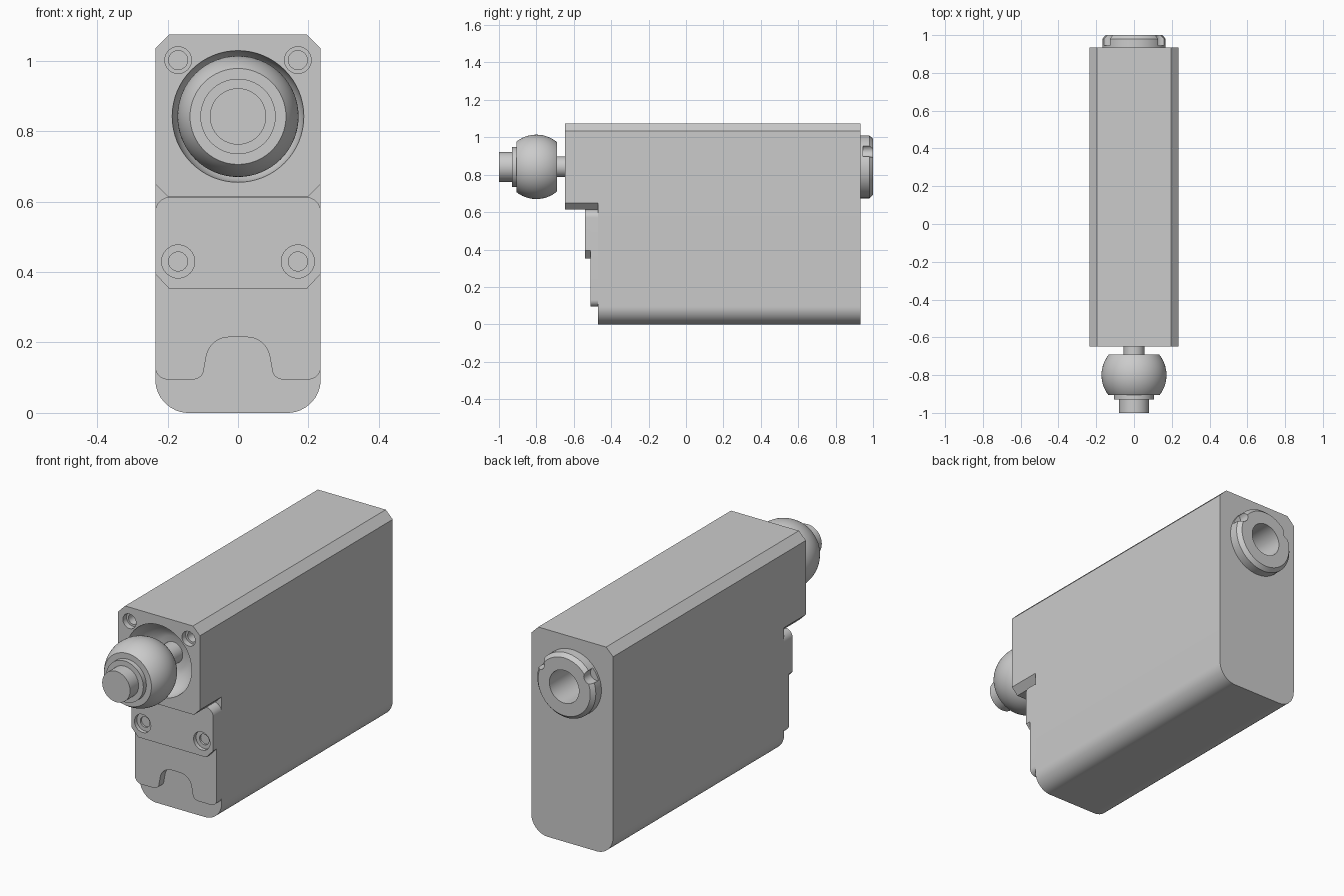
import bpy, bmesh
from math import sin, cos, pi, radians, sqrt
from mathutils import Vector

if "Cube" in bpy.data.objects:
    bpy.data.objects.remove(bpy.data.objects["Cube"])

grey = bpy.data.materials.new("plain grey")
grey.use_nodes = True
grey.diffuse_color = (0.6, 0.6, 0.6, 1)
grey.node_tree.nodes["Principled BSDF"].inputs["Base Color"].default_value = (0.6, 0.6, 0.6, 1)

AXIS_Z = 0.842   # height of the plunger axis
HALF = 0.235     # half width of the housing
FACE = -0.648    # front of the head block
REAR = 0.934     # back of the housing


def finish(name, bm):
    bmesh.ops.remove_doubles(bm, verts=bm.verts, dist=1e-5)
    bmesh.ops.recalc_face_normals(bm, faces=bm.faces)
    mesh = bpy.data.meshes.new(name)
    bm.to_mesh(mesh)
    bm.free()
    mesh.materials.append(grey)
    obj = bpy.data.objects.new(name, mesh)
    bpy.context.collection.objects.link(obj)
    return obj


def smooth(obj):
    bpy.ops.object.select_all(action='DESELECT')
    obj.select_set(True)
    bpy.context.view_layer.objects.active = obj
    bpy.ops.object.shade_smooth_by_angle(angle=radians(30))


def symmetric(half):
    """Mirror a right-hand outline of (x, z, corner radius) and round its corners."""
    pts = half + [(-x, z, r) for x, z, r in reversed(half) if x > 0]
    out = []
    for i, (x, z, r) in enumerate(pts):
        p = Vector((x, z))
        if r == 0:
            out.append(p)
            continue
        a = (Vector(pts[i - 1][:2]) - p).normalized()
        b = (Vector(pts[(i + 1) % len(pts)][:2]) - p).normalized()
        reach = r / sin(a.angle(b) / 2)
        tangent = reach * cos(a.angle(b) / 2)
        centre = p + (a + b).normalized() * reach
        start, end = p + a * tangent - centre, p + b * tangent - centre
        for k in range(11):
            out.append(centre + start.lerp(end, k / 10).normalized() * r)
    return out


def prism(name, half, y0, y1):
    bm = bmesh.new()
    face = bm.faces.new([bm.verts.new((p.x, y0, p.y)) for p in symmetric(half)])
    ext = bmesh.ops.extrude_face_region(bm, geom=[face])
    moved = [v for v in ext["geom"] if isinstance(v, bmesh.types.BMVert)]
    bmesh.ops.translate(bm, verts=moved, vec=(0, y1 - y0, 0))
    # the extrusion may drop its starting cap, so close any open end
    bmesh.ops.holes_fill(bm, edges=[e for e in bm.edges if e.is_boundary])
    return finish(name, bm)


def lathe(name, profile, x=0, z=AXIS_Z, n=64):
    """Turn a profile of (radius, y) about an axis along y."""
    bm = bmesh.new()
    rings = [[bm.verts.new((x + r * cos(2 * pi * i / n), y, z + r * sin(2 * pi * i / n)))
              for i in range(n)] for r, y in profile]
    for a, b in zip(rings, rings[1:]):
        for i in range(n):
            j = (i + 1) % n
            bm.faces.new((a[i], a[j], b[j], b[i]))
    bm.faces.new(rings[0])
    bm.faces.new(rings[-1])
    return finish(name, bm)


def cut(obj, cutters):
    for cutter in cutters:
        mod = obj.modifiers.new("cut", 'BOOLEAN')
        mod.operation = 'DIFFERENCE'
        mod.solver = 'EXACT'
        mod.object = cutter
        bpy.context.view_layer.objects.active = obj
        bpy.ops.object.modifier_apply(modifier=mod.name)
        bpy.data.objects.remove(cutter)


def screw_hole(x, z, radius, face_y, step, depth):
    return lathe("screw_hole_cutter", [(radius, face_y - 0.02), (radius, face_y + step),
                                       (0.027, face_y + step), (0.027, face_y + depth)], x, z, 32)


def bore():
    return lathe("bore_cutter", [(0.085, 0.75), (0.085, 1.05)])


# Long housing with chamfered top edges and rounded bottom edges
housing = prism("housing", [(0, 0, 0), (HALF, 0, 0.095), (HALF, 1.035, 0),
                            (0.195, 1.075, 0), (0, 1.075, 0)], -0.47, REAR)
cut(housing, [bore()])

# Projecting head block with dished recess and two screw holes
head = prism("head_block", [(0, 0.615, 0), (0.2, 0.615, 0), (HALF, 0.65, 0), (HALF, 1.035, 0),
                            (0.195, 1.075, 0), (0, 1.075, 0)], FACE, -0.47)
dish = [(0.187, FACE - 0.02)] + [
    (0.187 * cos(t * pi / 20), FACE + 0.13 * sin(t * pi / 20)) for t in range(8)]
cut(head, [lathe("dish_cutter", dish)] +
    [screw_hole(s * 0.17, 1.002, 0.038, FACE, 0.03, 0.09) for s in (-1, 1)])

# Lower front plate with arched notch
lower = prism("lower_front_plate", [(0, 0.215, 0), (0.08, 0.215, 0.065), (0.102, 0.095, 0.03),
                                    (HALF, 0.095, 0.035), (HALF, 0.613, 0.042), (0, 0.613, 0)],
              -0.51, -0.47)

# Raised cover plate with two screw holes
cover = prism("cover_plate", [(0, 0.352, 0), (0.195, 0.352, 0), (HALF, 0.395, 0),
                              (HALF, 0.613, 0.042), (0, 0.613, 0)], -0.54, -0.51)
cut(cover, [screw_hole(s * 0.17, 0.43, 0.047, -0.54, 0.02, 0.05) for s in (-1, 1)])

# Plunger: rod, truncated ball, collar and tip
R, MID, FRONT, BACK = 0.172, -0.8, -0.905, -0.69
ball = []
for k in range(25):
    y = FRONT + (BACK - FRONT) * k / 24
    ball.append((sqrt(R * R - (y - MID) ** 2), y))
plunger = lathe("plunger", [(0.08, -1), (0.08, -0.93), (0.107, -0.93), (0.107, FRONT)] + ball +
                [(0.055, BACK), (0.055, -0.5)])

# Rear ring fitting with a bore and two scalloped notches
fitting = lathe("rear_fitting", [(0.168, REAR - 0.01), (0.168, 0.98), (0.15, 1.0)])
notches = [lathe("notch_cutter", [(0.033, 0.945), (0.033, 1.02)], s * 0.168 * cos(pi / 6),
                 AXIS_Z + 0.168 * sin(pi / 6), 24) for s in (-1, 1)]
cut(fitting, notches + [bore()])

for part in (housing, head, lower, cover, plunger, fitting):
    smooth(part)
